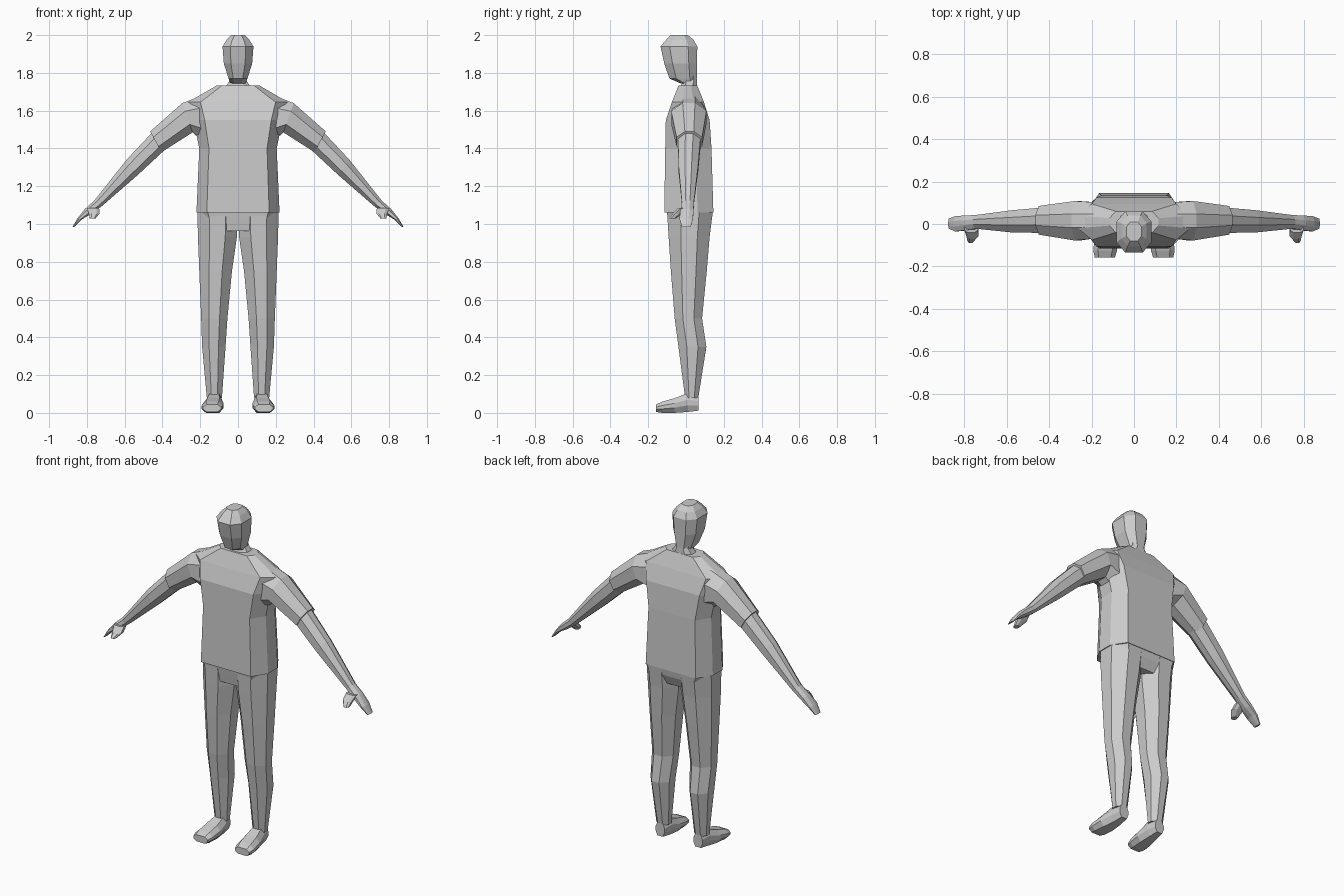
import bpy, bmesh
from mathutils import Vector as V

if "Cube" in bpy.data.objects:
    bpy.data.objects.remove(bpy.data.objects["Cube"])


def ring(c, u, v, ku=0.5, kv=0.5):
    """Chamfered-box cross-section: centre c, half axes u and v."""
    pts = [(1, kv), (ku, 1), (-ku, 1), (-1, kv), (-1, -kv), (-ku, -1), (ku, -1), (1, -kv)]
    return [c + u * a + v * b for a, b in pts]


def flat(x0, x1, y0, y1, z, ku=0.5, kv=0.5):
    """Horizontal section between x0..x1 and y0..y1."""
    return ring(V(((x0 + x1) / 2, (y0 + y1) / 2, z)), V(((x1 - x0) / 2, 0, 0)),
                V((0, (y1 - y0) / 2, 0)), ku, kv)


def limb(tx, tz, bx, bz, y0, y1):
    """Arm section from its top point to its bottom point, y0..y1 deep."""
    t, b = V((tx, (y0 + y1) / 2, tz)), V((bx, (y0 + y1) / 2, bz))
    return ring((t + b) / 2, (t - b) / 2, V((0, (y1 - y0) / 2, 0)), 0.45, 0.35)


def upright(x0, x1, z0, z1, y):
    """Vertical section facing y, for the feet."""
    return ring(V(((x0 + x1) / 2, y, (z0 + z1) / 2)), V(((x1 - x0) / 2, 0, 0)),
                V((0, 0, (z1 - z0) / 2)), 0.6, 0.3)


def loft(name, rings, mirror=False):
    bm = bmesh.new()
    loops = [[bm.verts.new(p) for p in r] for r in rings]
    for a, b in zip(loops, loops[1:]):
        n = len(a)
        for i in range(n):
            bm.faces.new((a[i], a[(i + 1) % n], b[(i + 1) % n], b[i]))
    bm.faces.new(loops[0])
    bm.faces.new(loops[-1])
    bmesh.ops.recalc_face_normals(bm, faces=bm.faces)
    me = bpy.data.meshes.new(name)
    bm.to_mesh(me)
    bm.free()
    ob = bpy.data.objects.new(name, me)
    bpy.context.collection.objects.link(ob)
    if mirror:
        ob.modifiers.new("Mirror", 'MIRROR').use_mirror_merge = False
    return ob


# Head and neck
loft("head", [flat(-hx, hx, y0, y1, z) for hx, y0, y1, z in [
    (.04, -.03, .052, 1.745), (.05, -.088, .057, 1.77), (.075, -.115, .058, 1.85),
    (.082, -.135, .06, 1.94), (.06, -.105, .04, 1.975), (.035, -.08, .01, 2.0)]])
loft("neck", [flat(-hx, hx, y0, y1, z) for hx, y0, y1, z in [
    (.075, -.035, .06, 1.715), (.04, -.012, .057, 1.765), (.04, -.012, .055, 1.82)]])

# Shirt body, with a raised line down the middle of the back
torso = loft("shirt", [flat(-hx, hx, y0, y1, z, .75, .35) for hx, y0, y1, z in [
    (.22, -.115, .145, 1.06), (.205, -.11, .135, 1.4), (.235, -.107, .125, 1.55),
    (.265, -.075, .095, 1.645), (.115, -.04, .06, 1.732)]])

# Sleeves and bare arms
loft("sleeve", [limb(*r) for r in [
    (.14, 1.70, .17, 1.42, -.065, .10), (.295, 1.64, .24, 1.485, -.078, .108),
    (.465, 1.49, .405, 1.38, -.05, .085)]], True)
loft("arm_and_hand", [limb(*r) for r in [
    (.44, 1.50, .39, 1.39, -.042, .078), (.59, 1.34, .53, 1.26, -.04, .065),
    (.76, 1.125, .72, 1.095, -.022, .042), (.81, 1.08, .775, 1.055, -.03, .04),
    (.85, 1.03, .825, 1.025, -.035, .037), (.876, .985, .866, .985, -.022, .025)]], True)
loft("thumb", [flat(*r) for r in [
    (.735, .80, -.04, .01, 1.085), (.733, .79, -.07, -.02, 1.055),
    (.755, .785, -.09, -.055, 1.028)]], True)

# Trousers: hips, then two tapering legs with a calf bulge
loft("hips", [flat(-hx, hx, y0, y1, z, .75, .35) for hx, y0, y1, z in [
    (.215, -.103, .143, 1.07), (.20, -.095, .135, 1.02), (.10, -.085, .11, .962)]])
loft("trouser_leg", [flat(*r, .4, .4) for r in [
    (.0, .215, -.10, .142, 1.065), (.006, .212, -.092, .125, .93),
    (.032, .205, -.08, .11, .75), (.056, .195, -.06, .085, .5),
    (.066, .19, -.04, .108, .35), (.085, .165, -.005, .065, .08)]], True)

# Shoes
loft("shoe", [upright(*r) for r in [
    (.095, .155, .012, .09, .066), (.085, .165, .005, .105, .01),
    (.076, .185, 0, .078, -.06), (.08, .192, 0, .06, -.125),
    (.09, .185, .005, .045, -.158)]], True)
